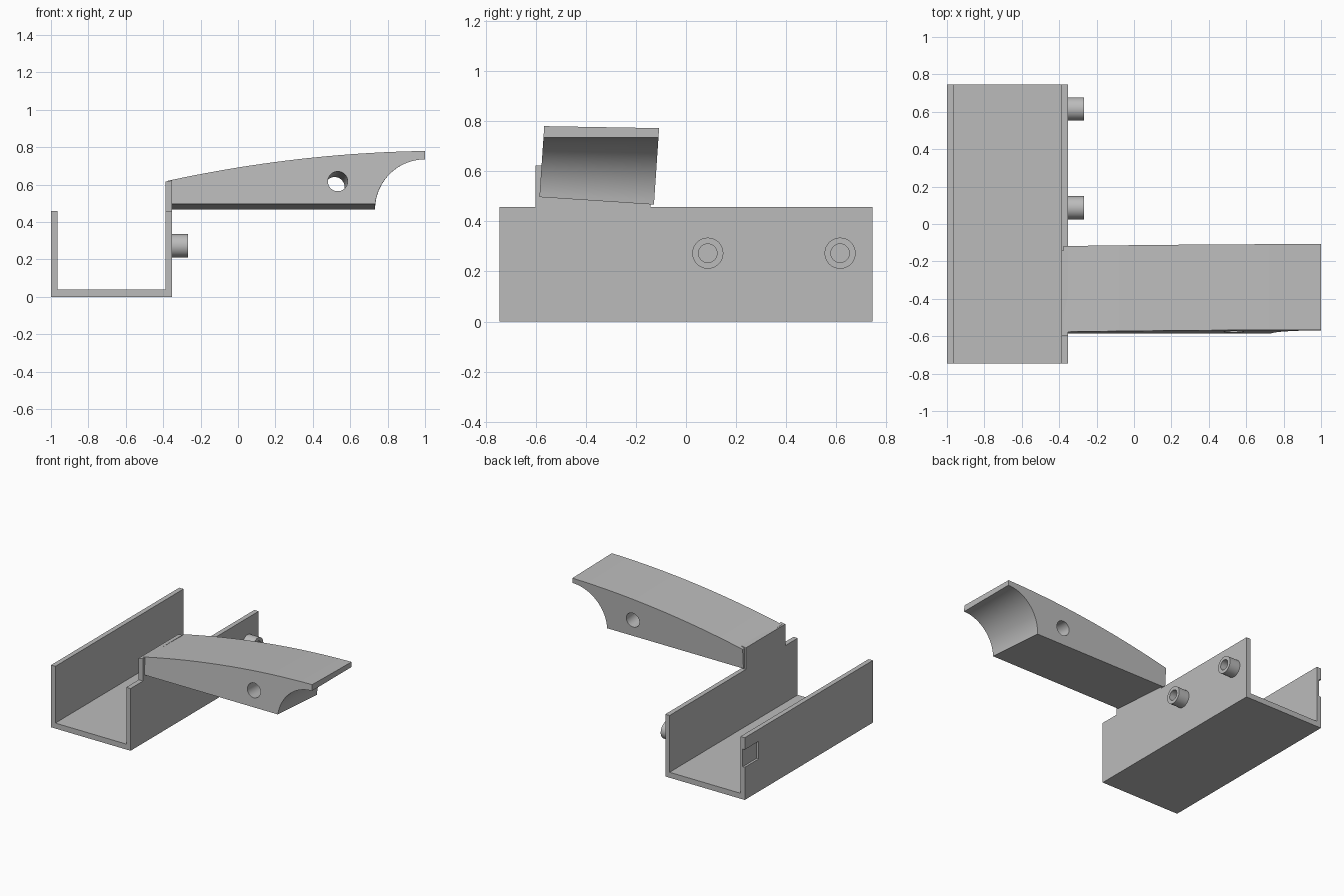
import bpy, bmesh, math
from mathutils import Vector

old = bpy.data.objects.get("Cube")
if old:
    bpy.data.objects.remove(old, do_unlink=True)

grey = bpy.data.materials.new("plain_grey")
grey.use_nodes = True
COLOUR = (0.5, 0.5, 0.5, 1)
grey.diffuse_color = COLOUR
grey.node_tree.nodes["Principled BSDF"].inputs["Base Color"].default_value = COLOUR


def loft(name, start, end):
    """Closed solid between two matching outlines."""
    bm = bmesh.new()
    a = [bm.verts.new(p) for p in start]
    b = [bm.verts.new(p) for p in end]
    bm.faces.new(a)
    bm.faces.new(b[::-1])
    for i in range(len(a)):
        j = (i + 1) % len(a)
        bm.faces.new((a[j], a[i], b[i], b[j]))
    bmesh.ops.recalc_face_normals(bm, faces=bm.faces)
    return finish(name, bm)


def finish(name, bm):
    mesh = bpy.data.meshes.new(name)
    bm.to_mesh(mesh)
    bm.free()
    mesh.materials.append(grey)
    obj = bpy.data.objects.new(name, mesh)
    bpy.context.collection.objects.link(obj)
    return obj


def prism(name, outline, y0, y1):
    return loft(name, [(x, y0, z) for x, z in outline], [(x, y1, z) for x, z in outline])


def cylinder(name, start, end, radius, sides=48):
    start, end = Vector(start), Vector(end)
    axis = end - start
    turn = axis.to_track_quat('Z', 'Y')
    ring = [turn @ Vector((radius * math.cos(t), radius * math.sin(t), 0))
            for t in (2 * math.pi * i / sides for i in range(sides))]
    return loft(name, [start + p for p in ring], [end + p for p in ring])


def cut(obj, cutter):
    cutter.hide_render = True
    mod = obj.modifiers.new("cut", 'BOOLEAN')
    mod.operation, mod.solver, mod.object = 'DIFFERENCE', 'EXACT', cutter
    select(obj)
    bpy.ops.object.modifier_apply(modifier=mod.name)
    bpy.data.objects.remove(cutter, do_unlink=True)


def select(obj):
    bpy.ops.object.select_all(action='DESELECT')
    obj.select_set(True)
    bpy.context.view_layer.objects.active = obj


def smooth(obj):
    select(obj)
    bpy.ops.object.shade_smooth_by_angle(angle=math.radians(30))


# Open channel with a shallow recess in the outer wall
LEFT, RIGHT, WALL, RIM, FLOOR, HALF = -1.0, -0.353, 0.035, 0.458, 0.04, 0.745
channel = prism("channel", [
    (LEFT, 0), (RIGHT, 0), (RIGHT, RIM), (RIGHT - WALL, RIM),
    (RIGHT - WALL, FLOOR), (LEFT + WALL, FLOOR), (LEFT + WALL, RIM), (LEFT, RIM)],
    -HALF, HALF)
cut(channel, prism("recess_cutter", [
    (LEFT - 0.05, 0.24), (LEFT + 0.017, 0.24), (LEFT + 0.017, 0.37), (LEFT - 0.05, 0.37)],
    HALF - 0.16, HALF + 0.05))

# Raised tab that carries the arm
prism("arm_tab", [
    (RIGHT - WALL, RIM), (RIGHT, RIM), (RIGHT, 0.622), (RIGHT - WALL, 0.617)], -0.6, -0.142)

# Hollow bosses on the side wall
for i, y in enumerate((0.087, 0.615)):
    boss = cylinder(f"boss_{i + 1}", (RIGHT, y, 0.273), (-0.268, y, 0.273), 0.062)
    cut(boss, cylinder("bore_cutter", (RIGHT + 0.005, y, 0.273), (-0.2, y, 0.273), 0.037))
    smooth(boss)

# Arm: bowed top, scooped tip, slightly leaning sides
ROOT, SCOOP, STEPS = -0.378, 0.268, 24


def arm_outline(y_base, base, top_drop):
    points = [(ROOT, base)]
    first = math.asin((base - 0.467) / SCOOP)
    for i in range(STEPS + 1):
        t = first + (math.pi / 2 - first) * i / STEPS
        points.append((1 - SCOOP * math.cos(t), 0.467 + SCOOP * math.sin(t)))
    for i in range(STEPS + 1):
        u = i / STEPS
        points.append((1 + (ROOT - 1) * u, 0.78 - top_drop - 0.021 * u - 0.139 * u * u))
    return [(x, y_base + 0.068 * (z - base), z) for x, z in points]


arm = loft("arm", arm_outline(-0.585, 0.497, 0), arm_outline(-0.128, 0.467, 0.008))
cut(arm, cylinder("hole_cutter", (0.537, -0.677, 0.624), (0.513, -0.017, 0.581), 0.053))
smooth(arm)
